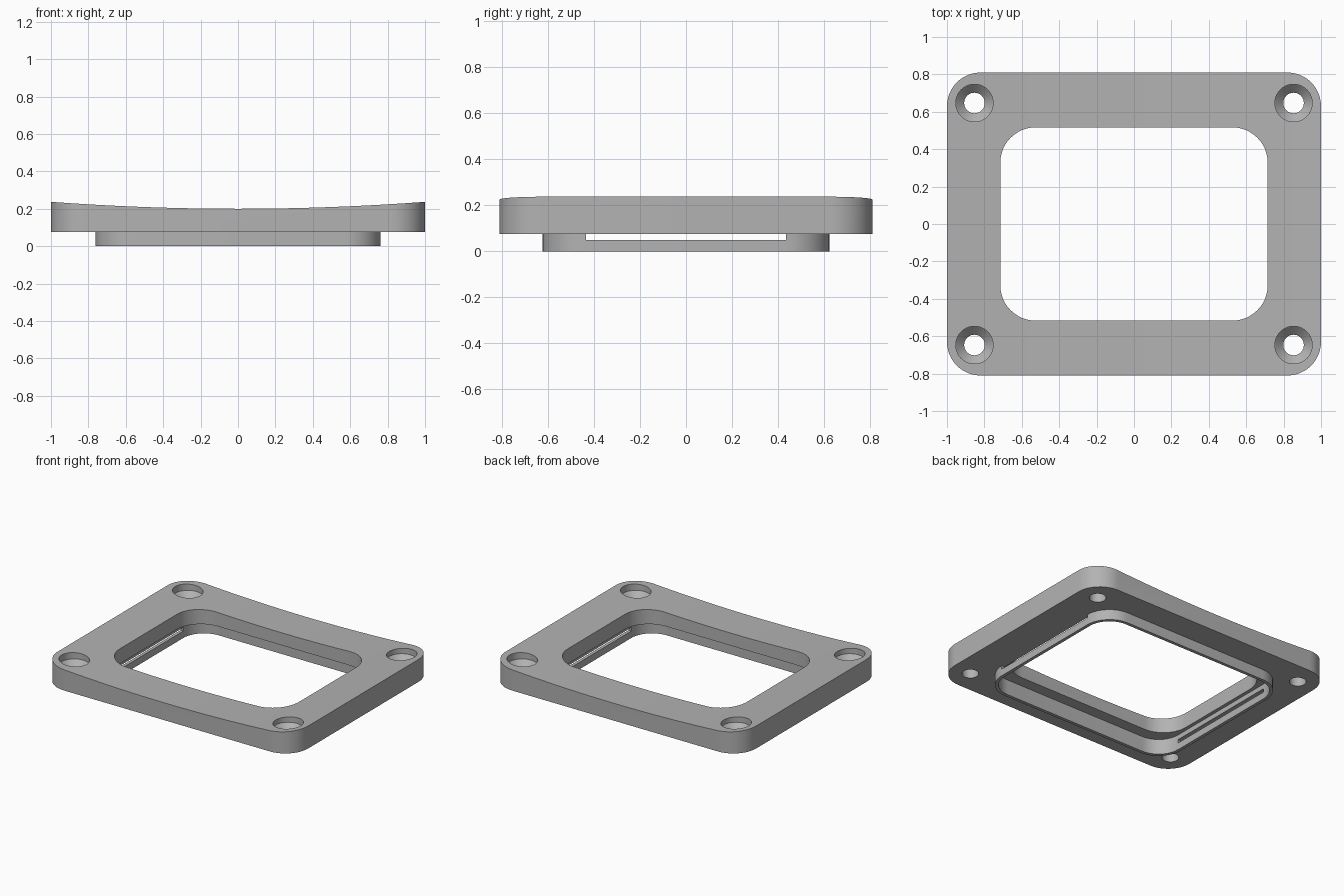
import bpy, bmesh, math
from mathutils import Vector

cube = bpy.data.objects.get("Cube")
if cube:
    bpy.data.objects.remove(cube, do_unlink=True)

grey = bpy.data.materials.new("plain grey")
grey.use_nodes = True
colour = (0.45, 0.45, 0.45, 1)
grey.diffuse_color = colour
grey.node_tree.nodes["Principled BSDF"].inputs["Base Color"].default_value = colour


def make(name, bm):
    bmesh.ops.recalc_face_normals(bm, faces=bm.faces)
    mesh = bpy.data.meshes.new(name)
    bm.to_mesh(mesh)
    bm.free()
    mesh.materials.append(grey)
    obj = bpy.data.objects.new(name, mesh)
    bpy.context.collection.objects.link(obj)
    return obj


def prism(name, points, lift):
    """Closed solid swept from a flat outline."""
    bm = bmesh.new()
    face = bm.faces.new([bm.verts.new(p) for p in points])
    swept = bmesh.ops.extrude_face_region(bm, geom=[face], use_keep_orig=True)
    moved = [v for v in swept["geom"] if isinstance(v, bmesh.types.BMVert)]
    bmesh.ops.translate(bm, verts=moved, vec=lift)
    return make(name, bm)


def rounded(name, hx, hy, r, z0, z1, steps=12):
    """Rounded rectangular block with half sizes hx and hy."""
    points = []
    for q, (sx, sy) in enumerate([(1, 1), (-1, 1), (-1, -1), (1, -1)]):
        for i in range(steps + 1):
            a = math.pi / 2 * (q + i / steps)
            points.append((sx * (hx - r) + r * math.cos(a),
                           sy * (hy - r) + r * math.sin(a), z0))
    return prism(name, points, Vector((0, 0, z1 - z0)))


def lathe(name, profile, x, y, sides=40):
    """Closed turned solid from (radius, height) pairs."""
    bm = bmesh.new()
    rings = []
    for r, z in profile:
        rings.append([bm.verts.new((x + r * math.cos(2 * math.pi * i / sides),
                                    y + r * math.sin(2 * math.pi * i / sides), z))
                      for i in range(sides)])
    for a, b in zip(rings, rings[1:]):
        for i in range(sides):
            j = (i + 1) % sides
            bm.faces.new((a[i], a[j], b[j], b[i]))
    bm.faces.new(rings[0])
    bm.faces.new(rings[-1])
    return make(name, bm)


def cut(obj, cutter):
    mod = obj.modifiers.new("cut", "BOOLEAN")
    mod.operation = "DIFFERENCE"
    mod.solver = "EXACT"
    mod.object = cutter
    graph = bpy.context.evaluated_depsgraph_get()
    result = bpy.data.meshes.new_from_object(obj.evaluated_get(graph))
    obj.modifiers.clear()
    obj.data = result
    bpy.data.objects.remove(cutter, do_unlink=True)


# Mounting plate with a shallow dished top
BASE, LOW, HIGH, LEDGE = 0.075, 0.2, 0.237, 0.11
plate = rounded("mounting_plate", 1, 0.81, 0.18, BASE, 0.3)
arc = [(x / 20, -1, LOW + (HIGH - LOW) * (x / 20) ** 2) for x in range(-22, 23)]
dish = prism("dish_cutter", arc + [(1.1, -1, 0.5), (-1.1, -1, 0.5)], Vector((0, 2, 0)))
cut(plate, dish)

# Window, and the wider recess below it
cut(plate, rounded("window_cutter", 0.715, 0.517, 0.19, -0.1, 0.5))
cut(plate, rounded("recess_cutter", 0.74, 0.6, 0.165, -0.1, LEDGE))

# Countersunk screw holes
hole = [(0.055, 0), (0.055, 0.14), (0.1, 0.185), (0.1, 0.4)]
for sx in (-1, 1):
    for sy in (-1, 1):
        cut(plate, lathe("hole_cutter", hole, sx * 0.853, sy * 0.647))

# Locating rim under the plate, slotted on both sides
rim = rounded("locating_rim", 0.763, 0.623, 0.188, 0, BASE)
cut(rim, rounded("rim_cutter", 0.74, 0.6, 0.165, -0.1, 0.2))
slot = [(-1, -0.435, 0.05), (1, -0.435, 0.05), (1, 0.435, 0.05), (-1, 0.435, 0.05)]
cut(rim, prism("slot_cutter", slot, Vector((0, 0, 0.1))))

# Smooth curves, sharp corners
for obj in (plate, rim):
    bpy.ops.object.select_all(action="DESELECT")
    obj.select_set(True)
    bpy.context.view_layer.objects.active = obj
    bpy.ops.object.shade_smooth_by_angle(angle=math.radians(30))
